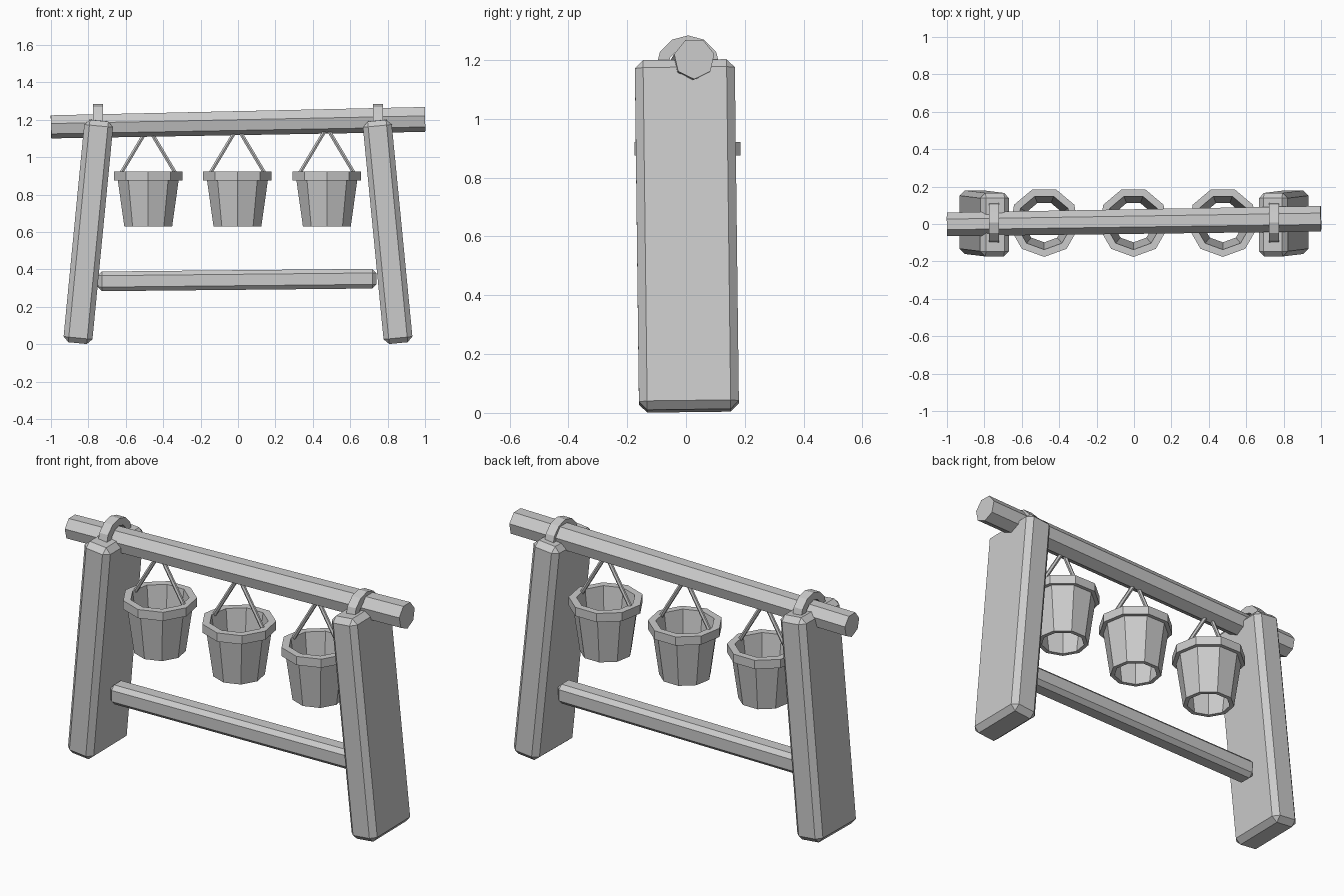
import bpy, bmesh, math
from mathutils import Vector

cube = bpy.data.objects.get("Cube")
if cube:
    bpy.data.objects.remove(cube, do_unlink=True)

# Single flat colour
GREY = (0.6, 0.6, 0.6, 1)
mat = bpy.data.materials.new("plain_grey")
mat.use_nodes = True
mat.diffuse_color = GREY
mat.node_tree.nodes["Principled BSDF"].inputs["Base Color"].default_value = GREY


def finish(name, bm, loc, rot):
    bmesh.ops.recalc_face_normals(bm, faces=bm.faces)
    mesh = bpy.data.meshes.new(name)
    bm.to_mesh(mesh)
    bm.free()
    mesh.materials.append(mat)
    obj = bpy.data.objects.new(name, mesh)
    obj.location, obj.rotation_euler = loc, rot
    bpy.context.scene.collection.objects.link(obj)
    return obj


def block(name, size, bevel, loc, rot):
    """Box with chamfered edges."""
    bm = bmesh.new()
    bmesh.ops.create_cube(bm, size=1)
    bmesh.ops.scale(bm, vec=size, verts=bm.verts)
    obj = finish(name, bm, loc, rot)
    mod = obj.modifiers.new("chamfer", "BEVEL")
    mod.width, mod.segments = bevel, 1
    return obj


def lathe(name, profile, sides, loc, rot=(0, 0, 0), phase=0.0, hollow=True):
    """Turn (radius, z) points about z; hollow closes the profile into a tube."""
    bm = bmesh.new()
    rings = []
    for r, z in profile:
        angles = [phase + math.tau * i / sides for i in range(sides)]
        rings.append([bm.verts.new((r * math.cos(a), r * math.sin(a), z)) for a in angles])
    pairs = list(zip(rings, rings[1:]))
    if hollow:
        pairs.append((rings[-1], rings[0]))
    else:
        bm.faces.new(rings[0])
        bm.faces.new(rings[-1])
    for a, b in pairs:
        for i in range(sides):
            j = (i + 1) % sides
            bm.faces.new((a[i], a[j], b[j], b[i]))
    return finish(name, bm, loc, rot)


def rod(name, start, end, radius):
    start, end = Vector(start), Vector(end)
    axis = end - start
    half = axis.length / 2
    return lathe(name, [(radius, -half), (radius, half)], 6, (start + end) / 2,
                 axis.to_track_quat("Z", "Y").to_euler(), hollow=False)


# Leaning plank legs, with a strap over the beam on each
QUARTER = math.pi / 2
for side, sign in (("right", -1), ("left", 1)):
    block(side + "_leg", (0.155, 0.34, 1.195), 0.028,
          (sign * 0.8, 0.003, 0.602), (0.012, -sign * 0.097, 0))
    lathe(side + "_strap", [(0.11, -0.026), (0.11, 0.026), (0.07, 0.026), (0.07, -0.026)],
          12, (sign * 0.748, 0.007, 1.174), (0, QUARTER, 0))

# Seven-sided top beam, slightly tilted
lathe("top_beam", [(0.065, -1), (0.07, 1)], 7, (0, 0.013, 1.185),
      (0, QUARTER - 0.02, 0.015), hollow=False)

# Lower crossbar
block("lower_crossbar", (1.49, 0.105, 0.105), 0.022, (-0.005, 0.01, 0.343), (0, -0.01, 0.01))

# Open nine-sided buckets with a flared rim, hung on two rods each
BUCKET = [(0.13, 0.63), (0.165, 0.875), (0.186, 0.875), (0.186, 0.922),
          (0.147, 0.922), (0.108, 0.63)]
for i, x in enumerate((-0.48, -0.003, 0.475), 1):
    lathe(f"bucket_{i}", BUCKET, 9, (x, 0.01, 0), phase=-QUARTER)
    for side, s in (("right", -1), ("left", 1)):
        rod(f"bucket_{i}_{side}_rod", (x + s * 0.163, 0.01, 0.885),
            (x + s * 0.005, 0.01, 1.15), 0.011)
